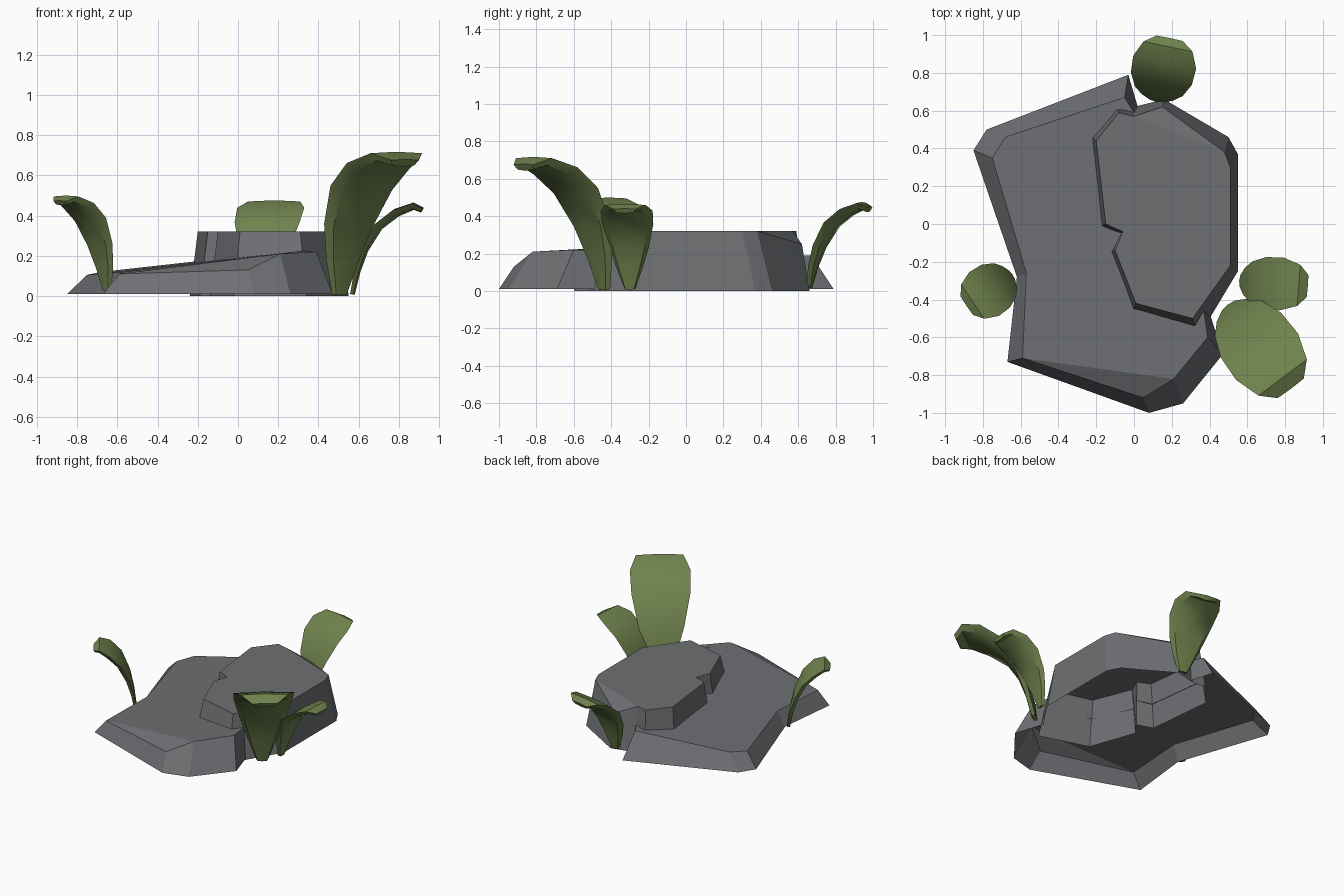
import bpy, bmesh
from mathutils import Vector

if "Cube" in bpy.data.objects:
    bpy.data.objects.remove(bpy.data.objects["Cube"])


def material(name, rgb):
    m = bpy.data.materials.new(name)
    m.diffuse_color = (*rgb, 1)
    m.use_nodes = True
    m.node_tree.nodes["Principled BSDF"].inputs["Base Color"].default_value = m.diffuse_color
    return m


STONE = material("grey stone", (0.155, 0.16, 0.17))
GREEN = material("leaf green", (0.16, 0.225, 0.075))


def make_object(name, bm, mat):
    bmesh.ops.recalc_face_normals(bm, faces=bm.faces)
    me = bpy.data.meshes.new(name)
    bm.to_mesh(me)
    bm.free()
    me.materials.append(mat)
    ob = bpy.data.objects.new(name, me)
    bpy.context.collection.objects.link(ob)
    return ob


def walls(bm, low, high, closed):
    n = len(low)
    for i in range(n if closed else n - 1):
        j = (i + 1) % n
        bm.faces.new((low[i], low[j], high[j], high[i]))


# Upper rock: open-bottomed block with a notched side and one chamfered corner
rock_top = [(.51, -.22), (.51, .30), (.48, .38), (.15, .62), (0, .57), (-.08, .59),
            (-.2, .44), (-.15, 0), (-.06, -.04), (-.10, -.14), (.01, -.42), (.31, -.5)]
rock_low = [(.55, -.25), (.55, .37), (.50, .46), (.16, .66), (0, .62), (-.10, .63),
            (-.24, .47), (-.19, -.02), (-.07, -.06), (-.14, -.15), (-.02, -.49), (.34, -.6)]
bm = bmesh.new()
low = [bm.verts.new((x, y, 0)) for x, y in rock_low]
high = [bm.verts.new((x, y, .25 if i == 3 else .32)) for i, (x, y) in enumerate(rock_top)]
walls(bm, low, high, True)
bm.faces.new([v for i, v in enumerate(high) if i != 3])
bm.faces.new(high[2:5])
make_object("upper_rock", bm, STONE)

# Lower slab: sloping open-bottomed ledge wrapped around the upper rock
slab_low = [(.02, .62), (-.03, .79), (-.78, .50), (-.85, .39), (-.62, -.28),
            (-.67, -.73), (.08, -1.0), (.26, -.95), (.47, -.69), (.40, -.47)]
slab_top = [(.0, .59, .19), (-.05, .67, .19), (-.68, .46, .12), (-.75, .35, .105),
            (-.57, -.26, .12), (-.59, -.71, .11), (.05, -.92, .13), (.21, -.82, .21),
            (.39, -.60, .22), (.37, -.46, .22)]
bm = bmesh.new()
low = [bm.verts.new((x, y, .01)) for x, y in slab_low]
high = [bm.verts.new(p) for p in slab_top]
walls(bm, low, high, False)
inner = []
for i in range(11, 4, -1):
    p = Vector(rock_low[i]).lerp(Vector(rock_top[i]), .62)
    inner.append(bm.verts.new((p.x, p.y, .19 + .11 * p.x)))
bm.faces.new(high[:6] + high[7:] + inner)
bm.faces.new(high[5:8])
make_object("lower_slab", bm, STONE)

# Leaf stations: outward fraction, height fraction, width fraction
STATIONS = [(0, 0, .2), (.06, .25, .5), (.16, .5, .76), (.36, .77, .97),
            (.62, .93, 1), (.87, 1, .78), (1, .95, .42)]


def leaf(name, base, z0, direction, reach, height, width):
    out = Vector((*direction, 0)).normalized()
    side = Vector((-out.y, out.x, 0))
    up = Vector((0, 0, 1))
    path = [Vector((*base, z0)) + out * r * reach + up * z * height for r, z, _ in STATIONS]
    bm = bmesh.new()
    rings = []
    for i, p in enumerate(path):
        w = width * STATIONS[i][2] / 2
        th = width * .13 * (.45 + .55 * STATIONS[i][2])
        t = (path[min(i + 1, len(path) - 1)] - path[max(i - 1, 0)]).normalized()
        n = side.cross(t)
        if n.dot(out - up) < 0:
            n = -n
        # flat upper side, narrower rounded underside
        section = [(-w, 0), (0, -.15 * th), (w, 0), (.78 * w, .8 * th), (0, th), (-.78 * w, .8 * th)]
        rings.append([bm.verts.new(p + side * a + n * b) for a, b in section])
    for a, b in zip(rings, rings[1:]):
        walls(bm, a, b, True)
    bm.faces.new(rings[0])
    bm.faces.new(rings[-1])
    ob = make_object(name, bm, GREEN)
    bpy.ops.object.select_all(action='DESELECT')
    ob.select_set(True)
    bpy.context.view_layer.objects.active = ob
    bpy.ops.object.shade_smooth_by_angle(angle=.7)


leaf("large_front_leaf", (.50, -.43), .01, (.6, -.8), .55, .70, .41)
leaf("right_leaf", (.56, -.30), .01, (1, -.08), .36, .45, .28)
leaf("back_leaf", (.12, .65), .02, (.2, .97), .34, .45, .34)
leaf("left_leaf", (-.645, -.27), .03, (-.83, -.56), .29, .465, .28)
